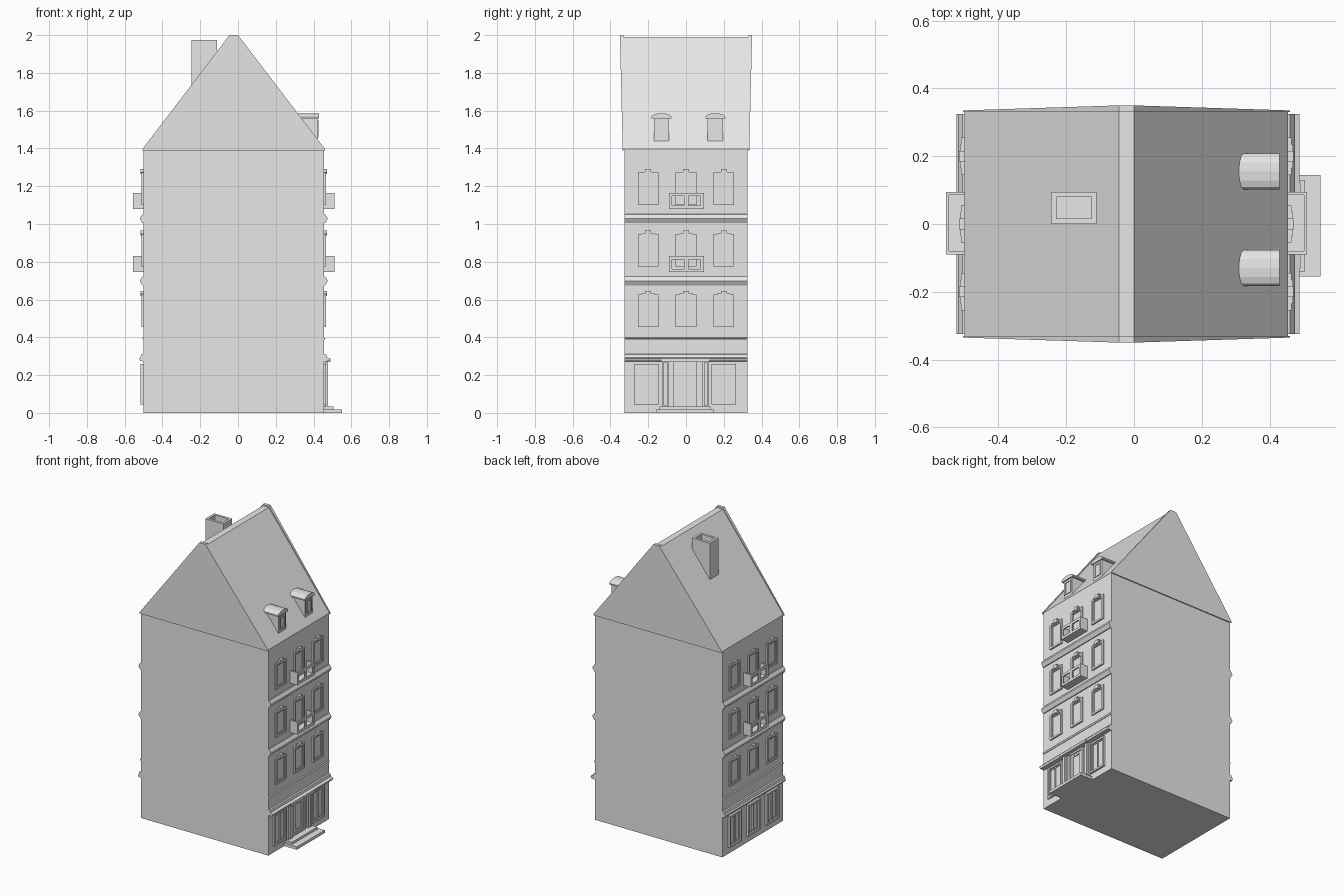
import bpy, bmesh, math
from mathutils import Vector

cube = bpy.data.objects.get("Cube")
if cube:
    bpy.data.objects.remove(cube, do_unlink=True)

stone = bpy.data.materials.new("pale_grey_stone")
stone.use_nodes = True
GREY = (0.8, 0.8, 0.8, 1)
stone.diffuse_color = GREY
stone.node_tree.nodes["Principled BSDF"].inputs["Base Color"].default_value = GREY

EAST, WEST, HALF = 0.455, -0.5, 0.325   # facade planes and half width


def finish(name, bm):
    bmesh.ops.recalc_face_normals(bm, faces=bm.faces)
    mesh = bpy.data.meshes.new(name)
    bm.to_mesh(mesh)
    bm.free()
    mesh.materials.append(stone)
    ob = bpy.data.objects.new(name, mesh)
    bpy.context.collection.objects.link(ob)
    return ob


def add_box(bm, x0, x1, y0, y1, z0, z1):
    verts = bmesh.ops.create_cube(bm, size=1)["verts"]
    bmesh.ops.scale(bm, vec=(abs(x1 - x0), abs(y1 - y0), abs(z1 - z0)), verts=verts)
    bmesh.ops.translate(bm, vec=((x0 + x1) / 2, (y0 + y1) / 2, (z0 + z1) / 2), verts=verts)


def boxes(name, items):
    bm = bmesh.new()
    for item in items:
        add_box(bm, *item)
    return finish(name, bm)


def on_wall(name, side, items):
    """Boxes given as (inner, outer, y0, y1, z0, z1), measured outward from a facade."""
    base = EAST if side > 0 else WEST
    return boxes(name, [(base + side * a, base + side * b, *rest) for a, b, *rest in items])


def loft(name, ring_a, ring_b):
    """Solid between two matching rings of points."""
    bm = bmesh.new()
    a = [bm.verts.new(p) for p in ring_a]
    b = [bm.verts.new(p) for p in ring_b]
    bm.faces.new(a)
    bm.faces.new(b)
    for i in range(len(a)):
        j = (i + 1) % len(a)
        bm.faces.new((a[i], a[j], b[j], b[i]))
    return finish(name, bm)


def ring(y0, y1, z0, z1, w, a, b):
    """Four bars of a rectangular frame."""
    return [(a, b, y0, y0 + w, z0, z1), (a, b, y1 - w, y1, z0, z1),
            (a, b, y0 + w, y1 - w, z0, z0 + w), (a, b, y0 + w, y1 - w, z1 - w, z1)]


def window(name, side, y, z0, z1, w, depth=0.01):
    h = w / 2
    parts = ring(y - h, y + h, z0, z1, 0.012, -0.01, depth)
    parts += ring(y - h + 0.012, y + h - 0.012, z0 + 0.012, z1 - 0.012, 0.006, -0.01, 0.005)
    on_wall(name, side, parts)


def moulding(name, side, profile):
    base = EAST if side > 0 else WEST
    rings = [[(base + side * o, y, z) for o, z in profile] for y in (-HALF, HALF)]
    loft(name, *rings)


# Main body
boxes("body", [(WEST, EAST, -HALF, HALF, 0, 1.395)])

# Roof with a flat ridge, plus raised gable ends that lean outward
gable = [(-0.505, 1.39), (0.46, 1.39), (0.46, 1.398), (0, 2), (-0.045, 2), (-0.505, 1.398)]
slope = [(-0.5, 1.392), (0.455, 1.392), (0.455, 1.396), (0, 1.99), (-0.045, 1.99), (-0.5, 1.396)]
loft("roof", *[[(x, y, z) for x, z in slope] for y in (-0.331, 0.331)])
for side, label in ((-1, "front"), (1, "back")):
    outer = [(x, side * (0.335 + 0.015 * (z - 1.39) / 0.61), z) for x, z in gable]
    loft(label + "_gable", [(x, side * 0.33, z) for x, z in gable], outer)

# Hollow chimney
cx0, cx1, cy0, cy1, t = -0.245, -0.11, 0, 0.095, 0.016
boxes("chimney", [(cx0, cx0 + t, cy0, cy1, 1.6, 1.975), (cx1 - t, cx1, cy0, cy1, 1.6, 1.975),
                  (cx0 + t, cx1 - t, cy0, cy0 + t, 1.6, 1.975),
                  (cx0 + t, cx1 - t, cy1 - t, cy1, 1.6, 1.975),
                  (cx0 + t, cx1 - t, cy0 + t, cy1 - t, 1.6, 1.9)])

# Arched dormers
for y, label in ((-0.13, "front"), (0.155, "back")):
    boxes(label + "_dormer", [(0.29, 0.422, y - 0.04, y + 0.04, 1.43, 1.565)])
    boxes(label + "_dormer_window",
          ring(y - 0.028, y + 0.028, 1.458, 1.548, 0.008, 0.415, 0.427))
    arc = [(math.cos(k * math.pi / 6) * 0.053, 1.567 + math.sin(k * math.pi / 6) * 0.019)
           for k in range(7)]
    lower = [(-0.053, 1.558), (0.053, 1.558)]
    cap = loft(label + "_dormer_roof", *[[(x, y + u, z) for u, z in arc + lower]
                                         for x in (0.3, 0.43)])

# Details shared by both facades
FLOORS = (0.455, 0.775, 1.1)
for side, wall in ((1, "right"), (-1, "left")):
    for level, z in enumerate(FLOORS, 1):
        for y in (-0.2, 0, 0.2):
            tag = f"{wall}_floor_{level}_"
            window(tag + "window", side, y, z, z + 0.172, 0.11)
            on_wall(tag + "window_cap", side,
                    [(-0.01, 0.014, y - 0.035, y + 0.035, z + 0.168, z + 0.176),
                     (-0.01, 0.016, y - 0.016, y + 0.016, z + 0.165, z + 0.19)])
    # Balconies with an open front railing
    for z in (0.745, 1.08):
        y0, y1, top = -0.09, 0.095, z + 0.085
        rail = ring(y0, y1, z, top, 0.017, 0.046, 0.055)
        on_wall(wall + "_balcony", side, rail + [
            (-0.01, 0.046, y0, y1, z, z + 0.012),
            (-0.01, 0.046, y0, y0 + 0.01, z + 0.012, top),
            (-0.01, 0.046, y1 - 0.01, y1, z + 0.012, top),
            (0.046, 0.055, -0.01, 0.014, z + 0.017, top - 0.017)])
    # Storey mouldings
    for z in (0.675, 1.004):
        moulding(wall + "_storey_moulding", side,
                 [(-0.01, z), (0.006, z), (0.016, z + 0.016), (0.02, z + 0.024),
                  (0.016, z + 0.033), (0.006, z + 0.047), (-0.01, z + 0.05)])
    moulding(wall + "_thin_band", side,
             [(-0.01, 0.387), (0.003, 0.387), (0.009, 0.396), (-0.01, 0.4)])
    reach = 0.034 if side > 0 else 0.024
    moulding(wall + "_shop_cornice", side,
             [(-0.01, 0.272), (reach - 0.006, 0.274), (reach, 0.288), (0.016, 0.294),
              (0.012, 0.31), (-0.01, 0.312)])

# Ground floor of the left facade: three tall windows
for y in (-0.2, 0, 0.2):
    window("left_ground_window", -1, y, 0.045, 0.258, 0.13, 0.015)
    on_wall("left_window_mullion", -1, [(-0.01, 0.008, y - 0.004, y + 0.004, 0.055, 0.25)])

# Ground floor of the right facade: shop windows, door, columns and steps
for y in (-0.208, 0.2):
    window("shop_window", 1, y, 0.045, 0.258, 0.132, 0.012)
    on_wall("shop_window_mullion", 1, [(-0.01, 0.007, y - 0.003, y + 0.003, 0.06, 0.245)])
window("door_frame", 1, -0.005, 0.035, 0.27, 0.124, 0.01)
on_wall("door_panel", 1, ring(-0.05, 0.04, 0.055, 0.25, 0.012, -0.01, 0.006))
for y in (-0.108, 0.104):
    on_wall("door_column", 1, [(-0.01, 0.012, y - 0.018, y + 0.018, 0.03, 0.275),
                               (0.01, 0.022, y - 0.01, y + 0.01, 0.04, 0.268)])
on_wall("door_lintel", 1, [(-0.01, 0.036, -0.13, 0.122, 0.27, 0.287)])
on_wall("entrance_steps", 1, [(-0.01, 0.095, -0.155, 0.145, 0, 0.019),
                              (-0.01, 0.05, -0.14, 0.13, 0.019, 0.034)])
